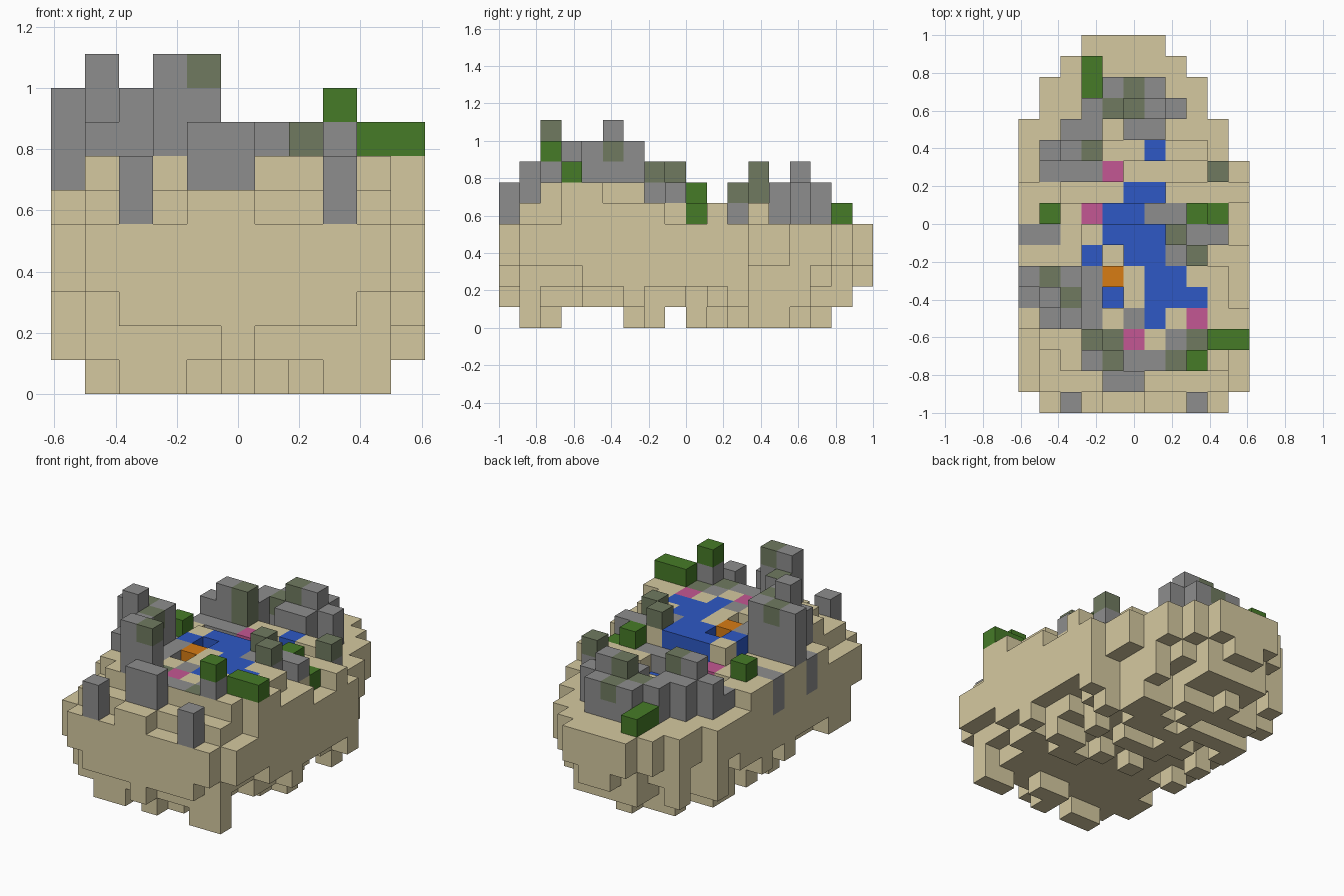
import bpy
import bmesh
import random
from mathutils import Vector

random.seed(4)
if "Cube" in bpy.data.objects:
    bpy.data.objects.remove(bpy.data.objects["Cube"], do_unlink=True)

COLS, ROWS = 11, 18
UNIT = 2 / ROWS


def material(name, rgb):
    linear = [((v / 255 + 0.055) / 1.055) ** 2.4 for v in rgb] + [1]
    mat = bpy.data.materials.new(name)
    mat.use_nodes = True
    mat.diffuse_color = linear
    bsdf = mat.node_tree.nodes["Principled BSDF"]
    bsdf.inputs["Base Color"].default_value = linear
    bsdf.inputs["Roughness"].default_value = 0.9
    return mat


MATS = {
    "sand": material("sand", (213, 201, 160)),
    "rock": material("grey rock", (141, 141, 141)),
    "moss": material("mossy rock", (112, 122, 96)),
    "leaf": material("leaf green", (70, 123, 39)),
    "water": material("water blue", (46, 89, 197)),
    "pink": material("coral pink", (196, 87, 147)),
    "orange": material("coral orange", (215, 124, 20)),
}
cells = {}  # grid position -> (part, material key)
tops = {}  # column and row -> material key of a painted top face


def block(part, key, cols, row, low, high):
    """Fill a run of columns in one row between two levels."""
    for c in range(cols[0], cols[-1] + 1):
        for z in range(low, high):
            cells[c, row, z] = (part, key)


def span(row):
    """First and last column of the island outline."""
    if row == 0:
        return 1, 9
    if row <= 11:
        return 0, 10
    if row <= 13:
        return 0, 9
    if row <= 15:
        return 1, 8
    return (2, 7) if row == 16 else (3, 6)


def ground(c, row):
    """Level of the sand surface."""
    if row == 0:
        return 6 if c in (4, 5) else 5
    if (c == 0 and row < 4) or (c == 10 and row < 3):
        return 5
    if row == 1 or (c, row) in ((1, 2), (4, 5), (4, 7)):
        return 6
    if row < 7:
        return 6 if c == 0 or (c == 10 and row > 4) else 7
    if row in (7, 8):
        if 3 <= c <= 7:
            return 7
        return 5 if c == 10 and row == 8 else 6
    if row == 9:
        return 6 if c <= 5 else 5
    if row == 10:
        return 6 if c <= 1 or c >= 7 else 5
    return 6 if row == 12 and 4 <= c <= 8 else 5


# Sand island: full outline above, shrinking ragged layers below
for row in range(ROWS):
    first, last = span(row)
    for c in range(first, last + 1):
        edge = min(c - first, last - c)
        bottom = 2 if edge >= 1 or 4 <= row <= 11 else 3
        if 0 < row < 17 and (edge >= 2 or random.random() < (0.65 if edge else 0.15)):
            bottom = 1
        lowest = row in (1, 2, 6, 7) or 9 <= row <= 15
        if lowest and edge >= 1 and bottom == 1 and random.random() < 0.35:
            bottom = 0
        block("sand_island", "sand", (c,), row, bottom, ground(c, row))
block("sand_island", "sand", (5,), 0, 1, 3)
block("sand_island", "sand", (5,), 1, 0, 2)
block("sand_island", "sand", (4,), 15, 0, 2)

# Stream: upper pool in front, falling in steps to the lower pool behind
pools = [((6,), 4), ((4,), 5), ((6, 8), 5), ((6, 7), 6), ((3,), 7), ((5, 6), 7),
         ((4, 6), 8), ((4, 5), 9), ((5, 6), 10), ((6,), 12)]
for cols, row in pools:
    top = ground(cols[0], row)
    block("stream", "water", cols, row, 5 if top > 5 else 4, top)

# Rocks at the front of the island
for cols, row, high in [((2,), 0, 7), ((8,), 0, 7), ((4, 5), 1, 8), ((3,), 2, 10),
                        ((4,), 2, 9), ((8,), 2, 8)]:
    block("front_rocks", "rock", cols, row, ground(cols[0], row), high)

# Tall rock wall on the right side
for cols, row, high in [((3,), 3, 9), ((1,), 4, 8), ((2,), 4, 9), ((3,), 4, 7),
                        ((1,), 5, 10), ((2,), 5, 8), ((3,), 5, 7),
                        ((0,), 6, 9), ((1,), 6, 8), ((2,), 6, 9), ((3,), 6, 7)]:
    block("right_rocks", "rock", cols, row, 6, high)
block("right_rocks", "rock", (0,), 5, 4, 6)
block("right_rocks", "rock", (0,), 8, 4, 6)

# Low rocks on the left side
for cols, row, high in [((8,), 7, 7), ((8, 9), 8, 7), ((6, 7), 9, 6), ((9,), 11, 6)]:
    block("left_rocks", "rock", cols, row, ground(cols[0], row), high)

# Rocks at the back
for cols, row, high in [((1, 3), 11, 6), ((1,), 12, 7), ((2,), 12, 8), ((3,), 12, 6),
                        ((2, 3), 13, 7), ((5, 6), 13, 7), ((3, 4), 14, 7),
                        ((5, 6), 14, 8), ((7,), 14, 7), ((4, 6), 15, 7)]:
    block("back_rocks", "rock", cols, row, 5, high)

# Mossy blocks on the rocks
for cols, row, low, high in [((4,), 2, 9, 10), ((4,), 3, 6, 7), ((8,), 3, 6, 7),
                             ((2,), 5, 8, 9), ((1,), 6, 8, 9),
                             ((8,), 7, 7, 8), ((7,), 8, 7, 8), ((9,), 11, 6, 7),
                             ((3,), 12, 6, 8), ((4,), 14, 6, 7), ((5,), 14, 7, 8),
                             ((5,), 15, 6, 7)]:
    block("mossy_blocks", "moss", cols, row, low, high)

# Rock and moss lying flush with the sand
for c, row in [(5, 2), (6, 2), (7, 3), (5, 4), (7, 7), (1, 8)]:
    tops[c, row] = "rock"
tops[7, 2] = tops[3, 3] = "moss"

# Bushes
for cols, row, low, high in [((8,), 2, 8, 9), ((9, 10), 3, 7, 8), ((1,), 9, 6, 7),
                             ((8,), 9, 5, 7), ((9,), 9, 5, 6),
                             ((3,), 15, 5, 6), ((3,), 16, 5, 6)]:
    block("bushes", "leaf", cols, row, low, high)

# Corals
for c, row in [(5, 3), (8, 4), (3, 9)]:
    block("pink_corals", "pink", (c,), row, ground(c, row) - 1, ground(c, row))
block("pink_corals", "pink", (4,), 11, 5, 6)
block("orange_coral", "orange", (4,), 6, 6, 7)

# Turn each part into a mesh of its exposed cell faces
AXES = [Vector(a) for a in ((1, 0, 0), (0, 1, 0), (0, 0, 1))]


def build(part):
    bm = bmesh.new()
    keys = [next(k for p, k in cells.values() if p == part)]
    for pos, (owner, key) in cells.items():
        if owner != part:
            continue
        centre = Vector(pos) + Vector((0.5 - COLS / 2, 0.5 - ROWS / 2, 0.5))
        for i, axis in enumerate(AXES):
            for sign in (1, -1):
                n = axis * sign
                if tuple(int(p + d) for p, d in zip(pos, n)) in cells:
                    continue
                u = AXES[(i + 1) % 3] / 2
                v = AXES[(i + 2) % 3] / 2 * sign
                mid = centre + n / 2
                corners = (mid - u - v, mid + u - v, mid + u + v, mid - u + v)
                face = bm.faces.new([bm.verts.new(p * UNIT) for p in corners])
                paint = tops.get(pos[:2], key) if n.z > 0 else key
                if paint not in keys:
                    keys.append(paint)
                face.material_index = keys.index(paint)
    bmesh.ops.remove_doubles(bm, verts=bm.verts, dist=UNIT / 100)
    mesh = bpy.data.meshes.new(part)
    bm.to_mesh(mesh)
    bm.free()
    for key in keys:
        mesh.materials.append(MATS[key])
    bpy.context.collection.objects.link(bpy.data.objects.new(part, mesh))


for part in sorted({p for p, _ in cells.values()}):
    build(part)
